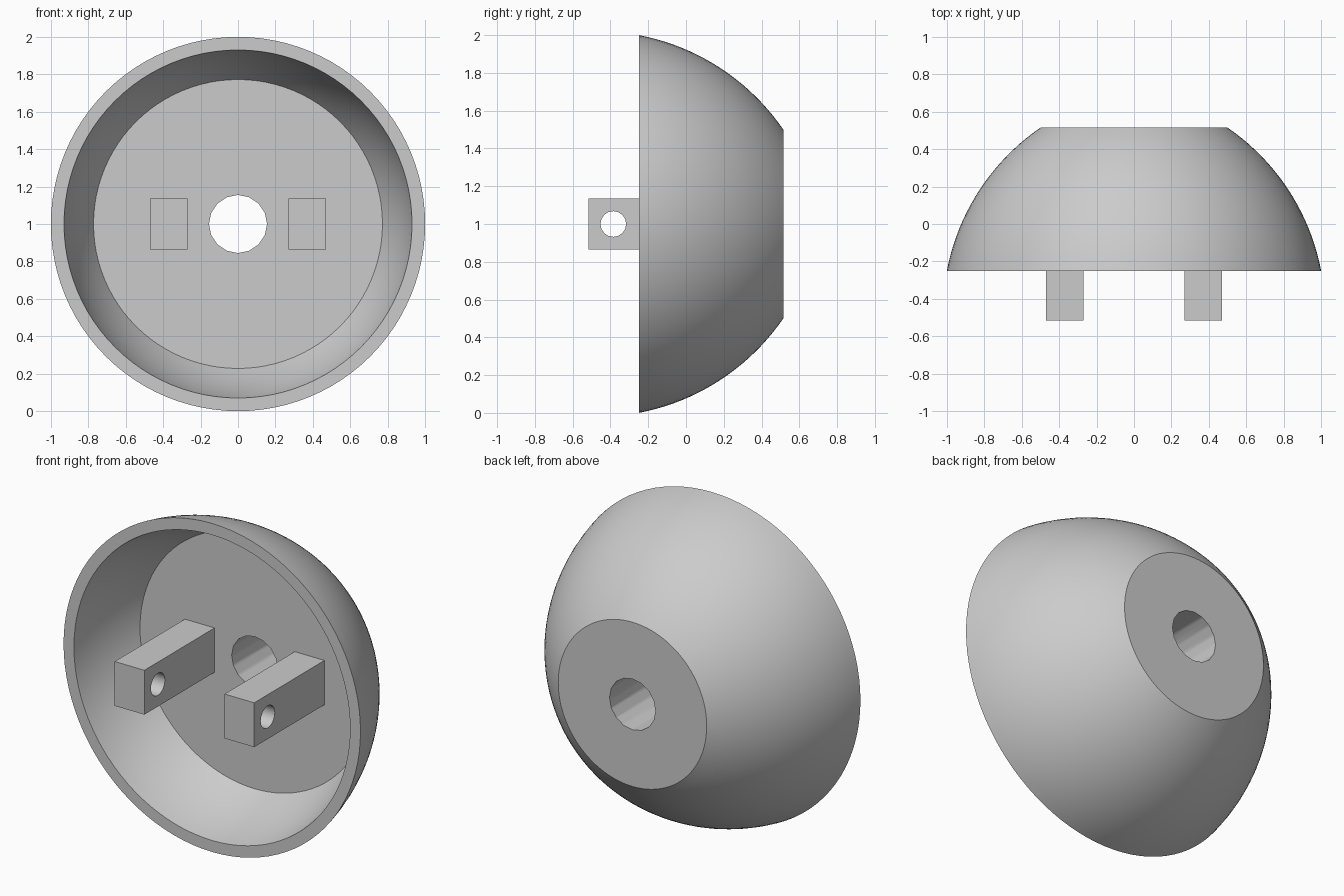
import bpy, bmesh, math
from mathutils import Vector, Matrix

cube = bpy.data.objects.get("Cube")
if cube:
    bpy.data.objects.remove(cube, do_unlink=True)

RIM_Y, FLOOR_Y, BACK_Y = -0.25, 0.16, 0.515
AXIS = Vector((0, 0, 1))

grey = bpy.data.materials.new("plain_grey")
grey.use_nodes = True
colour = (0.6, 0.6, 0.6, 1)
grey.diffuse_color = colour
grey.node_tree.nodes["Principled BSDF"].inputs["Base Color"].default_value = colour


def finish(bm, name):
    bmesh.ops.recalc_face_normals(bm, faces=bm.faces)
    mesh = bpy.data.meshes.new(name)
    bm.to_mesh(mesh)
    bm.free()
    obj = bpy.data.objects.new(name, mesh)
    bpy.context.collection.objects.link(obj)
    mesh.materials.append(grey)
    return obj


def activate(obj):
    bpy.ops.object.select_all(action='DESELECT')
    obj.select_set(True)
    bpy.context.view_layer.objects.active = obj


def arc(start, end, radius, steps):
    """Points (r, y) along an outward-bulging arc between two profile points."""
    a, b = Vector(start), Vector(end)
    chord = b - a
    inward = Vector((-chord.y, chord.x)).normalized()
    centre = (a + b) / 2 + inward * math.sqrt(radius ** 2 - (chord.length / 2) ** 2)
    t0 = math.atan2(*(a - centre).yx)
    t1 = math.atan2(*(b - centre).yx)
    angles = [t0 + (t1 - t0) * i / steps for i in range(steps + 1)]
    return [centre + radius * Vector((math.cos(t), math.sin(t))) for t in angles]


def drill(obj, centre, radius, depth, rotation):
    """Cut a round hole and remove the cutter."""
    bm = bmesh.new()
    bmesh.ops.create_cone(bm, cap_ends=True, segments=16, radius1=radius, radius2=radius,
                          depth=depth, matrix=Matrix.Translation(centre) @ rotation)
    cutter = finish(bm, "hole_cutter")
    cutter.hide_render = True
    mod = obj.modifiers.new("hole", 'BOOLEAN')
    mod.operation, mod.solver, mod.object = 'DIFFERENCE', 'EXACT', cutter
    activate(obj)
    bpy.ops.object.modifier_apply(modifier=mod.name)
    bpy.data.objects.remove(cutter, do_unlink=True)
    bpy.ops.object.shade_smooth_by_angle(angle=math.radians(30))


# Hollow dome with a flat back and a recessed floor, revolved about y
outer = arc((1.0, RIM_Y), (0.5, BACK_Y), 1.2, 20)
inner = arc((0.93, RIM_Y), (0.772, FLOOR_Y), 1.13, 10)
profile = [(0, BACK_Y)] + outer[::-1] + inner + [(0, FLOOR_Y)]
bm = bmesh.new()
verts = [bm.verts.new((r, y, 1)) for r, y in profile]
edges = [bm.edges.new(pair) for pair in zip(verts, verts[1:])]
bmesh.ops.spin(bm, geom=verts + edges, cent=AXIS, axis=(0, 1, 0),
               angle=math.tau, steps=96, use_merge=False)
bmesh.ops.remove_doubles(bm, verts=bm.verts, dist=0.0005)
dome = finish(bm, "dome_shell")
drill(dome, (0, 0.3, 1), 0.155, 1, Matrix.Rotation(math.pi / 2, 4, 'X'))

# Two mounting lugs with cross holes
for side, name in ((1, "left_lug"), (-1, "right_lug")):
    front, back = -0.515, FLOOR_Y + 0.005
    centre = Vector((side * 0.37, (front + back) / 2, 1))
    bm = bmesh.new()
    bmesh.ops.create_cube(bm, size=1, matrix=Matrix.Translation(centre)
                          @ Matrix.Diagonal((0.2, back - front, 0.27, 1)))
    lug = finish(bm, name)
    drill(lug, (centre.x, -0.385, 1), 0.068, 0.5, Matrix.Rotation(math.pi / 2, 4, 'Y'))
